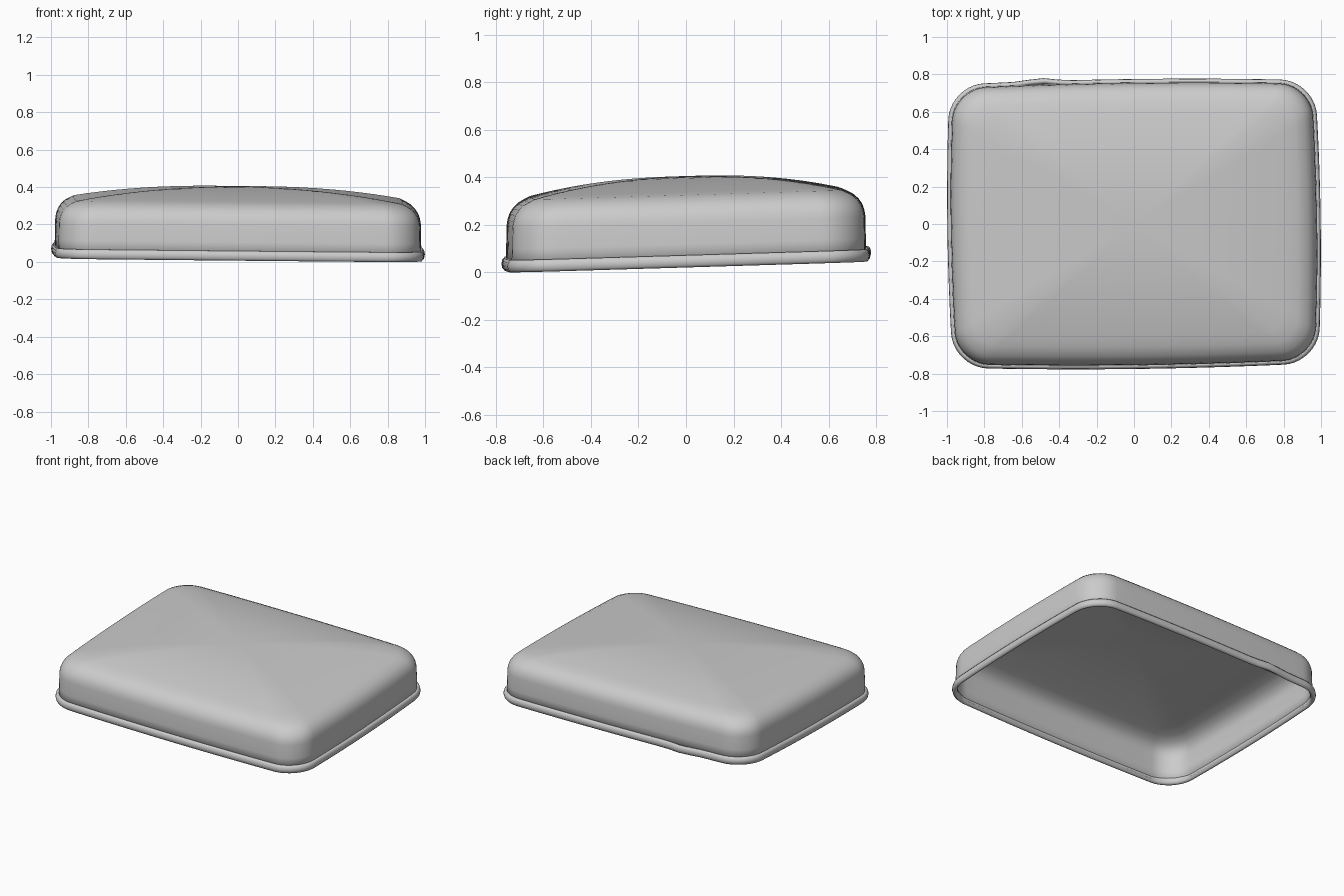
import bpy
import bmesh
import math

cube = bpy.data.objects.get("Cube")
if cube:
    bpy.data.objects.remove(cube)

HALF_X, HALF_Y = 0.998, 0.775
TURN = 0.013

grey = bpy.data.materials.new("plain grey")
grey.use_nodes = True
grey.diffuse_color = (0.6, 0.6, 0.6, 1)
grey.node_tree.nodes["Principled BSDF"].inputs["Base Color"].default_value = (0.6, 0.6, 0.6, 1)


def place(x, y, z):
    """Bow the sides, turn the outline slightly and tilt the whole form."""
    bx = x * (1 - 0.022 * (y / HALF_Y) ** 2)
    by = y * (1 - 0.025 * (x / HALF_X) ** 2)
    px, py = bx - TURN * by, by + TURN * bx
    return px, py, z + 0.028 + 0.03 * py - 0.01 * px


def outline(inset, scale=1.0, edge=20, corner=10):
    """Rounded rectangle, counter-clockwise, with evenly divided sides."""
    a, b = HALF_X - inset, HALF_Y - inset
    r = 0.19 - 0.5 * inset
    corners = []
    for q, (sx, sy) in enumerate([(1, 1), (-1, 1), (-1, -1), (1, -1)]):
        arc = []
        for i in range(corner + 1):
            t = math.pi / 2 * (q + i / corner)
            arc.append((sx * (a - r) + r * math.cos(t), sy * (b - r) + r * math.sin(t)))
        corners.append(arc)
    pts = []
    for q in range(4):
        pts += corners[q]
        (x0, y0), (x1, y1) = corners[q][-1], corners[(q + 1) % 4][0]
        for i in range(1, edge):
            f = i / edge
            pts.append((x0 + (x1 - x0) * f, y0 + (y1 - y0) * f))
    return [(x * scale, y * scale) for x, y in pts]


def bridge(bm, low, high):
    n = len(low)
    for i in range(n):
        j = (i + 1) % n
        bm.faces.new((low[i], low[j], high[j], high[i]))


def finish(bm, name, angle):
    bmesh.ops.recalc_face_normals(bm, faces=bm.faces)
    mesh = bpy.data.meshes.new(name)
    bm.to_mesh(mesh)
    bm.free()
    mesh.materials.append(grey)
    obj = bpy.data.objects.new(name, mesh)
    bpy.context.collection.objects.link(obj)
    bpy.ops.object.select_all(action="DESELECT")
    obj.select_set(True)
    bpy.context.view_layer.objects.active = obj
    bpy.ops.object.shade_smooth_by_angle(angle=math.radians(angle))
    return obj


# Walls and rounded shoulder, then a shallow dome closed at the centre
bm = bmesh.new()
wall = [(0.018, 0.015), (0.02, 0.1), (0.022, 0.19), (0.026, 0.215), (0.035, 0.24),
        (0.05, 0.262), (0.07, 0.28), (0.095, 0.294), (0.12, 0.305)]
rings = [[bm.verts.new(place(x, y, z)) for x, y in outline(d)] for d, z in wall]
for k in range(1, 12):
    s = 1 - k / 12
    z = 0.376 - 0.071 * s ** 2.2
    rings.append([bm.verts.new(place(x, y, z)) for x, y in outline(0.12, s)])
for low, high in zip(rings, rings[1:]):
    bridge(bm, low, high)
peak = bm.verts.new(place(0, 0, 0.376))
last = rings[-1]
for i in range(len(last)):
    bm.faces.new((last[i], last[(i + 1) % len(last)], peak))
shell = finish(bm, "domed_shell", 50)
thick = shell.modifiers.new("sheet thickness", "SOLIDIFY")
thick.thickness = 0.012
thick.offset = -1

# Rolled rim around the open underside, with one small buckle at the back
bm = bmesh.new()
rings = []
for k in range(10):
    t = 2 * math.pi * k / 10
    d, z = 0.016 - 0.016 * math.cos(t), 0.027 + 0.027 * math.sin(t)
    ring = []
    for x, y in outline(d):
        if y > 0.7:
            y += 0.016 * math.exp(-((x + 0.5) / 0.09) ** 2)
        ring.append(bm.verts.new(place(x, y, z)))
    rings.append(ring)
for k in range(10):
    bridge(bm, rings[k], rings[(k + 1) % 10])
finish(bm, "rolled_rim", 60)
